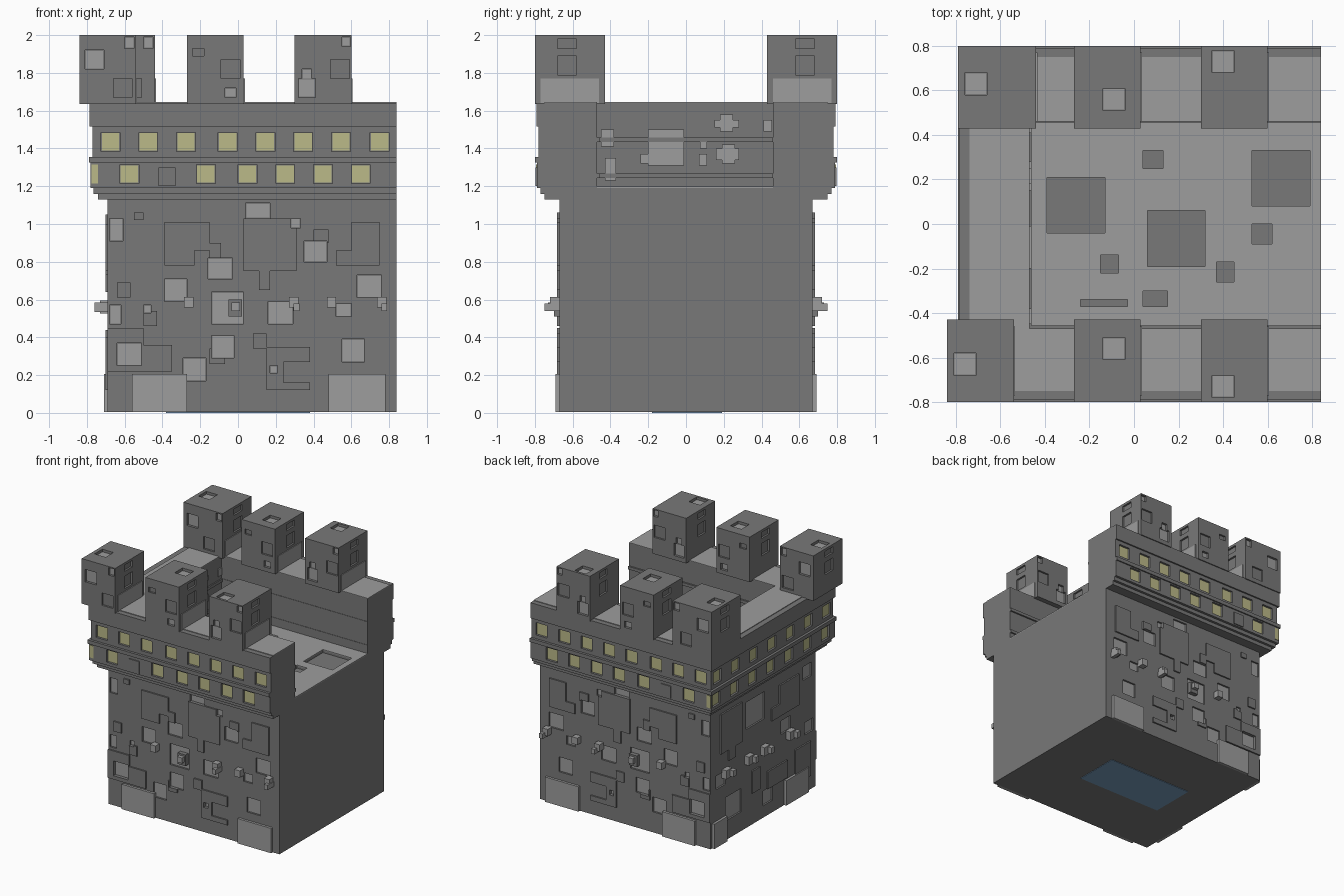
import bpy, bmesh

if "Cube" in bpy.data.objects:
    bpy.data.objects.remove(bpy.data.objects["Cube"], do_unlink=True)


def material(name, rgb):
    m = bpy.data.materials.new(name)
    m.use_nodes = True
    m.diffuse_color = (*rgb, 1)
    bsdf = next(n for n in m.node_tree.nodes if n.type == 'BSDF_PRINCIPLED')
    bsdf.inputs["Base Color"].default_value = (*rgb, 1)
    bsdf.inputs["Roughness"].default_value = 0.8
    return m


DARK = material("dark grey stone", (0.19, 0.19, 0.19))
LIGHT = material("light grey stone", (0.34, 0.34, 0.34))
YELLOW = material("window yellow", (0.50, 0.49, 0.25))
BLUE = material("base blue", (0.19, 0.34, 0.52))


def new_object(name, bm, mat):
    bmesh.ops.recalc_face_normals(bm, faces=bm.faces[:])
    mesh = bpy.data.meshes.new(name)
    bm.to_mesh(mesh)
    bm.free()
    mesh.materials.append(mat)
    ob = bpy.data.objects.new(name, mesh)
    bpy.context.scene.collection.objects.link(ob)
    return ob


def boxes(name, spans, mat):
    """One object of many boxes, each (x0, x1, y0, y1, z0, z1)."""
    bm = bmesh.new()
    for s in spans:
        for v in bmesh.ops.create_cube(bm, size=1)["verts"]:
            v.co = [(s[2*i] + s[2*i+1]) / 2 + v.co[i] * abs(s[2*i+1] - s[2*i]) for i in range(3)]
    return new_object(name, bm, mat)


def prism(name, outline, z0, z1, mat):
    bm = bmesh.new()
    face = bm.faces.new([bm.verts.new((x, y, z0)) for x, y in outline])
    top = bmesh.ops.extrude_face_region(bm, geom=[face])["geom"]
    for v in top:
        if isinstance(v, bmesh.types.BMVert):
            v.co.z = z1
    return new_object(name, bm, mat)


def span(axis, a, b, r, inset=0):
    """Rectangle (u0, u1, v0, v1) on a plane, extended from a to b along the axis."""
    u = (r[0] + inset, r[1] - inset)
    v = (r[2] + inset, r[3] - inset)
    d = (min(a, b), max(a, b))
    return {'x': d + u + v, 'y': u + d + v, 'z': u + v + d}[axis]


def raised(name, axis, surf, out, rects, height, mat):
    return boxes(name, [span(axis, surf - out * 0.005, surf + out * height, r) for r in rects], mat)


def carve(targets, name, axis, surf, out, rects, depth, mat=None):
    """Cut rectangular recesses and lay a coloured plate in each."""
    floor = surf - out * depth
    cutter = boxes("cutter", [span(axis, floor, surf + out * 0.03, r) for r in rects], DARK)
    for ob in targets:
        mod = ob.modifiers.new("recess", 'BOOLEAN')
        mod.operation, mod.solver, mod.object = 'DIFFERENCE', 'EXACT', cutter
        mod.use_self = True
        bpy.context.view_layer.update()
        ev = ob.evaluated_get(bpy.context.evaluated_depsgraph_get())
        mesh = bpy.data.meshes.new_from_object(ev)
        ob.modifiers.clear()
        ob.data = mesh
    bpy.data.objects.remove(cutter, do_unlink=True)
    if mat:
        boxes(name, [span(axis, floor - out * 0.001, floor + out * 0.006, r, 0.004) for r in rects], mat)


def squares(centres, v, w=0.1, h=0.1):
    return [(c - w/2, c + w/2, v - h/2, v + h/2) for c in centres]


# Main block and the blue plate under it
body = boxes("main_block", [(-0.69, 0.84, -0.67, 0.67, 0.004, 1.135)], DARK)
boxes("base_plate", [(-0.38, 0.38, -0.18, 0.19, 0, 0.006)], BLUE)

# Cornice steps and the courtyard floor
boxes("cornice_step", [(-0.74, 0.84, -0.75, 0.75, 1.13, 1.16)], DARK)
cornice = boxes("cornice_deck", [(-0.765, 0.84, -0.77, 0.77, 1.16, 1.19)], DARK)
floor = boxes("courtyard_floor", [(-0.47, 0.84, -0.47, 0.46, 1.19, 1.198)], LIGHT)
floor_pits = [(-.39, -.13, -.04, .21), (.06, .32, -.19, .06), (.53, .79, .08, .33),
              (.04, .13, .25, .33), (.53, .62, -.09, 0), (-.15, -.07, -.22, -.14),
              (.37, .45, -.26, -.17), (.04, .15, -.37, -.30), (-.24, -.03, -.37, -.34)]
carve([cornice, floor], "floor_pit", 'z', 1.198, 1, floor_pits, 0.025)


# Parapet: U-shaped layers, open at one end
def parapet(name, z0, z1, x, y):
    return prism(name, [(.84, -y), (.84, -.47), (-.47, -.47), (-.47, .46),
                        (.84, .46), (.84, y), (-x, y), (-x, -y)], z0, z1, DARK)


lower = parapet("lower_window_band", 1.19, 1.33, .78, .79)
parapet("middle_ledge", 1.325, 1.355, .79, .80)
upper = parapet("upper_window_band", 1.35, 1.52, .77, .78)
top = parapet("parapet_top", 1.515, 1.64, .785, .792)
prism("wall_walk", [(.84, -.75), (.84, -.47), (-.47, -.47), (-.47, .46), (.84, .46),
                    (.84, .75), (-.74, .75), (-.74, -.75)], 1.638, 1.645, LIGHT)

# Window rows on both long sides and the closed end
upper_x = [-.675, -.475, -.275, -.055, .145, .345, .545, .75]
lower_x = [-.575, -.17, .05, .25, .45, .65]
end_y = [-.70 + .233 * i for i in range(7)]
for s in (-1, 1):
    carve([upper], "upper_windows", 'y', s * .78, s, squares(upper_x, 1.435), .018, YELLOW)
    carve([lower], "lower_windows", 'y', s * .79, s, squares(lower_x, 1.265), .018, YELLOW)
    raised("corner_window", 'y', s * .79, s, [(-.775, -.74, 1.215, 1.315)], .004, YELLOW)
    raised("blank_window", 'y', s * .79, s, [(-.42, -.33, 1.2, 1.30)], .008, DARK)
carve([upper], "upper_end_windows", 'x', -.77, -1, squares(end_y, 1.435), .018, YELLOW)
carve([lower], "lower_end_windows", 'x', -.78, -1, squares([y + .03 for y in end_y], 1.265), .018, YELLOW)

# Inner face of the closed end: mouldings and pale patches
for z in (1.445, 1.255):
    boxes("inner_moulding", [(-.475, -.46, -.47, .46, z - .012, z + .012)], DARK)
    for s in (-1, 1):
        y = .465 * s
        boxes("inner_side_moulding", [(-.47, .84, y - .008, y + .008, z - .012, z + .012)], DARK)
inner = [(-.2, -.01, 1.31, 1.5), (-.24, -.2, 1.32, 1.37), (.15, .28, 1.51, 1.55), (.18, .25, 1.49, 1.58),
         (.41, .455, 1.49, 1.55), (-.45, -.38, 1.41, 1.5), (-.43, -.37, 1.23, 1.35),
         (.16, .28, 1.34, 1.40), (.19, .26, 1.32, 1.42), (.07, .11, 1.31, 1.37), (.075, .11, 1.4, 1.44)]
raised("inner_patches", 'x', -.47, 1, inner, .009, LIGHT)

# Wall plating and pale panels, mirrored on both long sides
plates = [(-.39, -.23, .78, 1.01), (-.23, -.15, .86, 1.01), (-.15, -.09, .82, .90),
          (.03, .31, .75, 1.03), (.11, .17, .65, .75), (.6, .75, .78, 1.01), (.52, .6, .78, .86),
          (.08, .15, .34, .42), (.15, .24, .12, .35), (.24, .38, .12, .16), (.24, .38, .27, .35),
          (-.69, -.5, .22, .45), (-.5, -.35, .22, .36), (-.15, -.07, .26, .34),
          (-.64, -.57, .61, .69), (-.5, -.43, .46, .54), (.4, .48, .9, .97), (-.55, -.5, 1.02, 1.06)]
panels = [(-.68, -.61, .91, 1.03), (.04, .17, 1.03, 1.11), (.35, .47, .8, .91), (-.16, -.03, .71, .82),
          (-.39, -.27, .59, .71), (-.14, .03, .47, .64), (.16, .29, .47, .59), (.63, .76, .61, .73),
          (-.64, -.51, .25, .37), (-.14, -.02, .29, .41), (.55, .67, .27, .39), (-.29, -.17, .17, .29),
          (.52, .6, .51, .58), (-.68, -.62, .47, .57), (.17, .21, .21, .25), (.28, .33, .98, 1.03),
          (-.5, -.46, .53, .57)]
for s in (-1, 1):
    cladding = raised("wall_plates", 'y', s * .67, s, plates, .012, DARK)
    carve([body, cladding], "wall_panels", 'y', s * .67, s, panels, .015, LIGHT)
    raised("foot_slabs", 'y', s * .67, s, [(-.56, -.27, .004, .205), (.48, .78, .004, .205)], .02, LIGHT)
    raised("stepped_boss", 'y', s * .67, s, [(-.05, .02, .51, .60)], .03, DARK)
    raised("boss_core", 'y', s * .67, s, [(-.035, .01, .54, .585)], .06, LIGHT)
    raised("knob_bases", 'y', s * .67, s, squares([-.26, .295, .495, .76], .585, .05, .055), .05, LIGHT)
    raised("knob_tips", 'y', s * .67, s, squares([.31, .775], .56, .03, .04), .08, LIGHT)

# Closed end wall: plating, panels and knobs
end_plates = [(.28, .55, .73, 1.05), (.36, .45, .64, .73), (-.45, -.2, .75, 1.0), (-.2, -.1, .75, .85),
              (-.3, -.05, .22, .36), (-.6, -.4, .12, .4), (.05, .15, .26, .44)]
end_panels = [(-.02, .22, .80, 1.02), (.28, .48, .16, .35), (-.62, -.51, .92, 1.03), (-.12, .0, .1, .22),
              (.48, .6, .46, .57), (-.35, -.23, .59, .70), (-.64, -.53, .47, .57)]
cladding = raised("end_plates", 'x', -.69, -1, end_plates, .012, DARK)
carve([body, cladding], "end_panels", 'x', -.69, -1, end_panels, .015, LIGHT)
raised("end_foot_slabs", 'x', -.69, -1, [(-.56, -.27, .004, .205), (.48, .65, .004, .205)], .02, LIGHT)
raised("end_knob_bases", 'x', -.69, -1, squares([.49, .2, 0, -.33], .56, .07, .07), .04, LIGHT)
raised("end_knob_tips", 'x', -.69, -1, squares([.46, .17, -.03, -.36], .56, .04, .05), .07, LIGHT)

# Merlons: three on each long side, with recesses on every face
for s in (-1, 1):
    for i, x0 in enumerate((-.84 if s < 0 else -.79, -.27, .30)):
        x1 = x0 + (.35 if i == 0 and s > 0 else .30)
        m = boxes("merlon", [(x0, x1, min(s * .43, s * .8), max(s * .43, s * .8), 1.635, 2.0)], DARK)
        pale = [[(x0 + .03, x0 + .13, 1.82, 1.92), (x1 - .06, x1 - .01, 1.93, 1.99)],
                [(x0 + .20, x0 + .26, 1.67, 1.72)],
                [(x0 + .02, x0 + .11, 1.67, 1.77), (x0 + .04, x0 + .09, 1.765, 1.82),
                 (x1 - .05, x1 - .005, 1.94, 1.99)]][i]
        blank = [[(x0 + .18, x0 + .28, 1.67, 1.77)],
                 [(x0 + .18, x0 + .28, 1.77, 1.87), (x0 + .03, x0 + .09, 1.89, 1.93)],
                 [(x1 - .11, x1 - .01, 1.77, 1.87)]][i]
        for face, out in ((s * .8, s), (s * .43, -s)):
            carve([m], "merlon_panels", 'y', face, out, pale, .02, LIGHT)
            carve([m], "merlon_blanks", 'y', face, out, blank, .015)
        mid = s * .63
        for face, out in ((x0, -1), (x1, 1)):
            carve([m], "merlon_side", 'x', face, out,
                  squares([mid], 1.84) + squares([mid], 1.955, .1, .05), .015)
        # Pale apron facing along the wall walk
        raised("merlon_apron", 'x', x1, 1, [(min(s * .46, s * .77), max(s * .46, s * .77), 1.64, 1.77)], .006, LIGHT)
        # Pits in the top
        cx, cy = ((-.76, -.71)[s > 0], -.09, .40)[i], s * (.63, .56, .73)[i]
        carve([m], "merlon_top", 'z', 2.0, 1, [(cx - .05, cx + .05, cy - .05, cy + .05)], .025, LIGHT)
